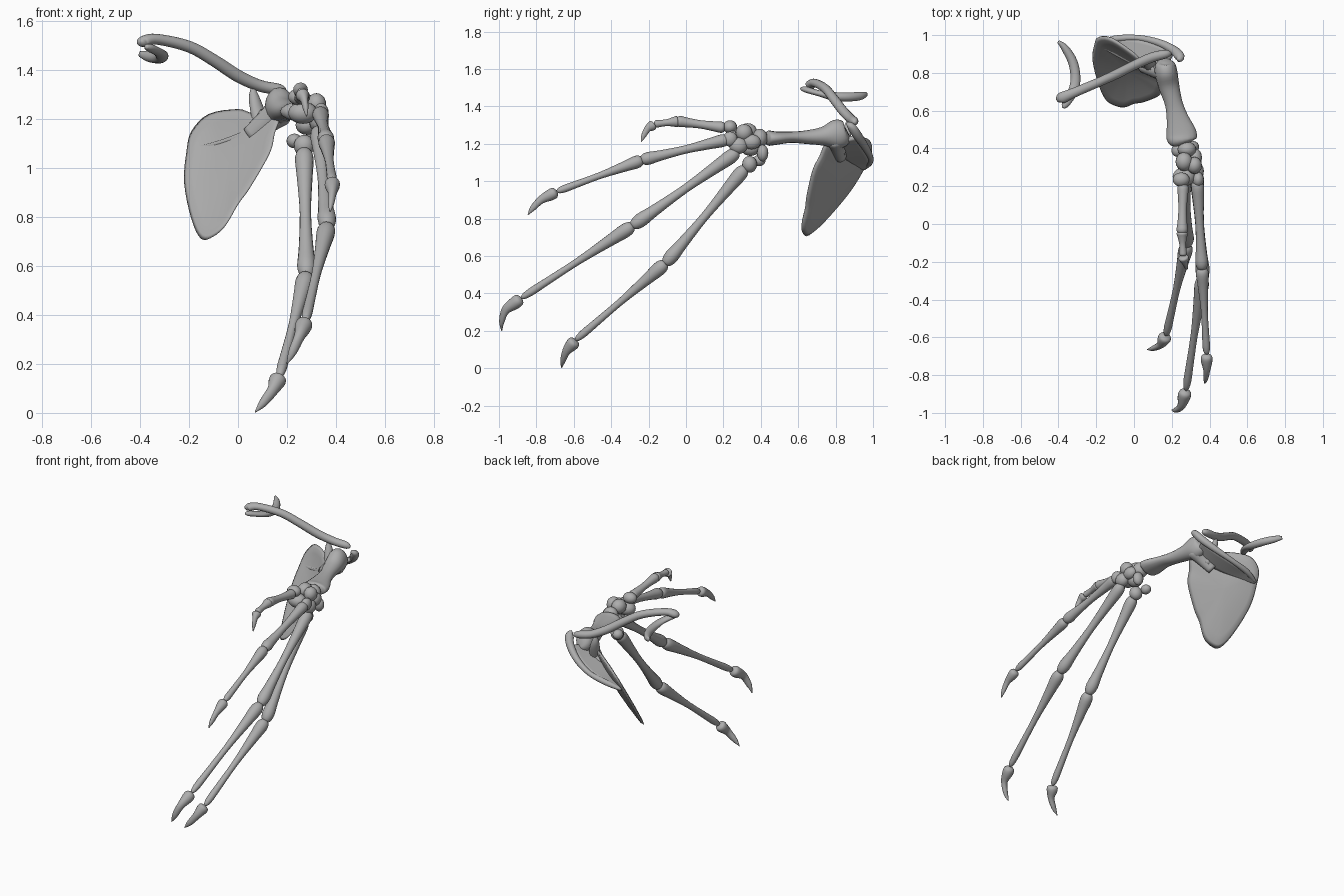
import bpy, bmesh, math
from mathutils import Vector

if "Cube" in bpy.data.objects:
    bpy.data.objects.remove(bpy.data.objects["Cube"])

bone_grey = bpy.data.materials.new("bone grey")
bone_grey.diffuse_color = (0.42, 0.42, 0.42, 1)
bone_grey.use_nodes = True
bone_grey.node_tree.nodes["Principled BSDF"].inputs["Base Color"].default_value = bone_grey.diffuse_color


def finish(name, bm):
    bmesh.ops.recalc_face_normals(bm, faces=bm.faces)
    me = bpy.data.meshes.new(name)
    bm.to_mesh(me)
    bm.free()
    ob = bpy.data.objects.new(name, me)
    bpy.context.collection.objects.link(ob)
    me.materials.append(bone_grey)
    for p in me.polygons:
        p.use_smooth = True
    return ob


def spline(pts, n, closed=False):
    """Catmull-Rom curve through points of any dimension."""
    k, out = len(pts), []
    for i in range(k if closed else k - 1):
        q = [pts[(i + j) % k] if closed else pts[min(max(i + j, 0), k - 1)]
             for j in (-1, 0, 1, 2)]
        for s in range(n):
            t = s / n
            out.append([0.5 * (2 * b + (c - a) * t + (2 * a - 5 * b + 4 * c - d) * t * t
                               + (3 * b - a - 3 * c + d) * t ** 3) for a, b, c, d in zip(*q)])
    if not closed:
        out.append(list(pts[-1]))
    return out


def loft(name, stations, n=4, sides=16):
    """Tube through (x, y, z, half width, half height) stations."""
    st = spline(stations, n)
    bm = bmesh.new()
    rings = []
    for i, s in enumerate(st):
        d = Vector(st[min(i + 1, len(st) - 1)][:3]) - Vector(st[max(i - 1, 0)][:3])
        d.normalize()
        side = d.cross(Vector((0, 0, 1))).normalized()
        up = side.cross(d)
        ring = []
        for k in range(sides):
            a = math.tau * k / sides
            ring.append(bm.verts.new(Vector(s[:3]) + side * math.cos(a) * max(s[3], 0.002)
                                     + up * math.sin(a) * max(s[4], 0.002)))
        rings.append(ring)
    for a, b in zip(rings, rings[1:]):
        for k in range(sides):
            bm.faces.new((a[k], a[(k + 1) % sides], b[(k + 1) % sides], b[k]))
    bm.faces.new(rings[0])
    bm.faces.new(rings[-1])
    return finish(name, bm)


def long_bone(name, a, b, r0, rm, r1):
    """Waisted shaft with rounded, swollen ends."""
    a, b = Vector(a), Vector(b)
    prof = ((0, .35 * r0), (.025, .8 * r0), (.08, r0), (.22, .6 * r0 + .4 * rm), (.5, rm),
            (.78, .5 * r1 + .5 * rm), (.91, r1), (.975, .75 * r1), (1, .3 * r1))
    loft(name, [(*a.lerp(b, t), r, r) for t, r in prof], n=3)


def claw(name, a, m, b, r):
    """Knobbed base tapering into a hooked point."""
    a, m, b = Vector(a), Vector(m), Vector(b)
    loft(name, [(*a, r * .3, r * .3), (*a.lerp(m, .12), r * .9, r * .9),
                (*a.lerp(m, .4), r, r), (*m, r * .6, r * .7),
                (*(m.lerp(b, .5) + (m - a) * .12), r * .4, r * .5), (*b, .002, .002)])


def pebble(name, loc, size):
    bm = bmesh.new()
    bmesh.ops.create_uvsphere(bm, u_segments=16, v_segments=10, radius=1)
    for v in bm.verts:
        v.co = Vector([c * s for c, s in zip(v.co, size)]) + Vector(loc)
    finish(name, bm)


def blade_y(x, z):
    return 0.65 + 0.68 * (z - 0.71) - 0.78 * (x + 0.14)


# Shoulder blade: closed outline lofted inward on both faces, slightly dished
outline = [(-.15, .71), (-.19, .79), (-.22, .94), (-.21, 1.07), (-.19, 1.15), (-.12, 1.22),
           (0, 1.24), (.06, 1.225), (.13, 1.25), (.17, 1.21), (.15, 1.14), (.13, 1.06),
           (.05, .92), (0, .85), (-.05, .765), (-.1, .72)]
edge = spline(outline, 4, True)
cx, cz = -.04, 1.02
bm = bmesh.new()
layers = []
for s, face in [(.03, -1), (.3, -1), (.55, -1), (.8, -1), (.94, -1), (1, 0),
                (.94, 1), (.8, 1), (.55, 1), (.3, 1), (.03, 1)]:
    ring = []
    for x, z in edge:
        px, pz = cx + (x - cx) * s, cz + (z - cz) * s
        dish = .035 * (1 - s * s)
        ring.append(bm.verts.new((px, blade_y(px, pz) + dish + face * .012, pz)))
    layers.append(ring)
for a, b in zip(layers, layers[1:]):
    for k in range(len(a)):
        j = (k + 1) % len(a)
        bm.faces.new((a[k], a[j], b[j], b[k]))
bm.faces.new(layers[0])
bm.faces.new(layers[-1])
finish("shoulder_blade", bm)

# Ridge standing off the back of the blade, with a rounded crest and tip
crest = [(-.19, .955, 1.07), (-.1, .98, 1.10), (.02, .985, 1.13), (.13, .96, 1.18),
         (.21, .92, 1.24)]
base = [(-.19, 1.07), (-.11, 1.09), (-.02, 1.12), (.07, 1.16), (.15, 1.21)]
rows = spline([c + (b[0], blade_y(*b) + .015, b[1]) for c, b in zip(crest, base)], 5)
bm = bmesh.new()
grid = []
for r in rows:
    top, low = Vector(r[:3]), Vector(r[3:])
    grid.append([bm.verts.new(low.lerp(top, t / 5)) for t in range(6)])
for a, b in zip(grid, grid[1:]):
    for k in range(5):
        bm.faces.new((a[k], a[k + 1], b[k + 1], b[k]))
wall = finish("blade_ridge", bm)
mod = wall.modifiers.new("thickness", 'SOLIDIFY')
mod.thickness, mod.offset = .024, 0
loft("ridge_crest", [(*c, r, r) for c, r in zip(crest, (.01, .018, .016, .02, .024))]
     + [(.242, .885, 1.29, .026, .022), (.235, .865, 1.31, .01, .01)])

# Socket neck and upper hook of the blade
loft("blade_socket", [(.05, .83, 1.13, .03, .04), (.12, .81, 1.19, .04, .05),
                      (.17, .80, 1.23, .05, .06), (.19, .795, 1.245, .03, .04)])
loft("blade_hook", [(.10, .82, 1.15, .03, .03), (.08, .85, 1.23, .032, .025),
                    (.065, .865, 1.29, .022, .02), (.06, .87, 1.335, .005, .005)])

# Collar bone and the small curved bone at its inner end
loft("collar_bone", [(-.395, .65, 1.505, .012, .012), (-.385, .665, 1.515, .03, .024),
                     (-.33, .69, 1.525, .026, .022), (-.2, .745, 1.495, .024, .024),
                     (-.1, .79, 1.44, .025, .025), (0, .84, 1.375, .025, .026),
                     (.09, .88, 1.335, .026, .024), (.17, .90, 1.32, .022, .022),
                     (.195, .90, 1.31, .008, .008)])
loft("breast_bone_end", [(-.375, .615, 1.495, .008, .008), (-.36, .64, 1.49, .022, .016),
                         (-.32, .71, 1.47, .026, .016), (-.31, .78, 1.455, .026, .022),
                         (-.325, .86, 1.45, .025, .024), (-.365, .93, 1.455, .02, .022),
                         (-.40, .965, 1.465, .008, .012)])

# Upper arm bone: tall at the shoulder, broad at the elbow
loft("upper_arm", [(.165, .865, 1.26, .02, .03), (.165, .85, 1.255, .05, .065),
                   (.17, .80, 1.25, .06, .078), (.185, .73, 1.24, .055, .05),
                   (.21, .64, 1.235, .047, .036), (.23, .56, 1.235, .058, .03),
                   (.25, .48, 1.23, .08, .036), (.255, .44, 1.23, .074, .04),
                   (.26, .42, 1.23, .04, .02)])

# Cluster of wrist bones
wrist = [((.25, .235, 1.29), (.045, .038, .035)), ((.265, .25, 1.225), (.06, .05, .045)),
         ((.265, .33, 1.265), (.045, .05, .045)), ((.28, .395, 1.23), (.05, .042, .05)),
         ((.32, .31, 1.26), (.04, .045, .045)), ((.33, .28, 1.19), (.04, .05, .045)),
         ((.31, .41, 1.15), (.035, .03, .045)), ((.28, .345, 1.175), (.045, .05, .04)),
         ((.27, .34, 1.09), (.042, .04, .045)), ((.23, .39, 1.11), (.032, .035, .03)),
         ((.325, .35, 1.21), (.035, .05, .04)), ((.34, .235, 1.225), (.03, .04, .04))]
for i, (loc, size) in enumerate(wrist):
    pebble(f"wrist_bone_{i + 1}", loc, size)

# Fingers: palm bone, finger bone, hooked claw
# name, root, knuckle, claw base, claw middle, claw tip, joint radius, shaft radius
fingers = [
    ("thumb", (.26, .21, 1.285), (.255, -.04, 1.32), (.26, -.17, 1.305),
     (.27, -.205, 1.28), (.28, -.24, 1.21), .03, .02),
    ("first_finger", (.335, .23, 1.225), (.36, -.23, 1.115), (.385, -.69, .945),
     (.385, -.775, .90), (.375, -.845, .82), .034, .02),
    ("middle_finger", (.33, .28, 1.16), (.365, -.28, .765), (.275, -.88, .375),
     (.25, -.965, .31), (.20, -.985, .20), .038, .021),
    ("outer_finger", (.27, .32, 1.075), (.28, -.105, .565), (.17, -.59, .15),
     (.14, -.64, .09), (.07, -.665, .003), .038, .021)]
for name, a, b, c, m, t, r, w in fingers:
    b2 = Vector(b) + (Vector(b) - Vector(a)).normalized() * .015
    long_bone(name + "_palm_bone", a, b2, r, w + .002, r)
    long_bone(name + "_bone", b, c, r, w - .002, w)
    claw(name + "_claw", c, m, t, r * .9)
